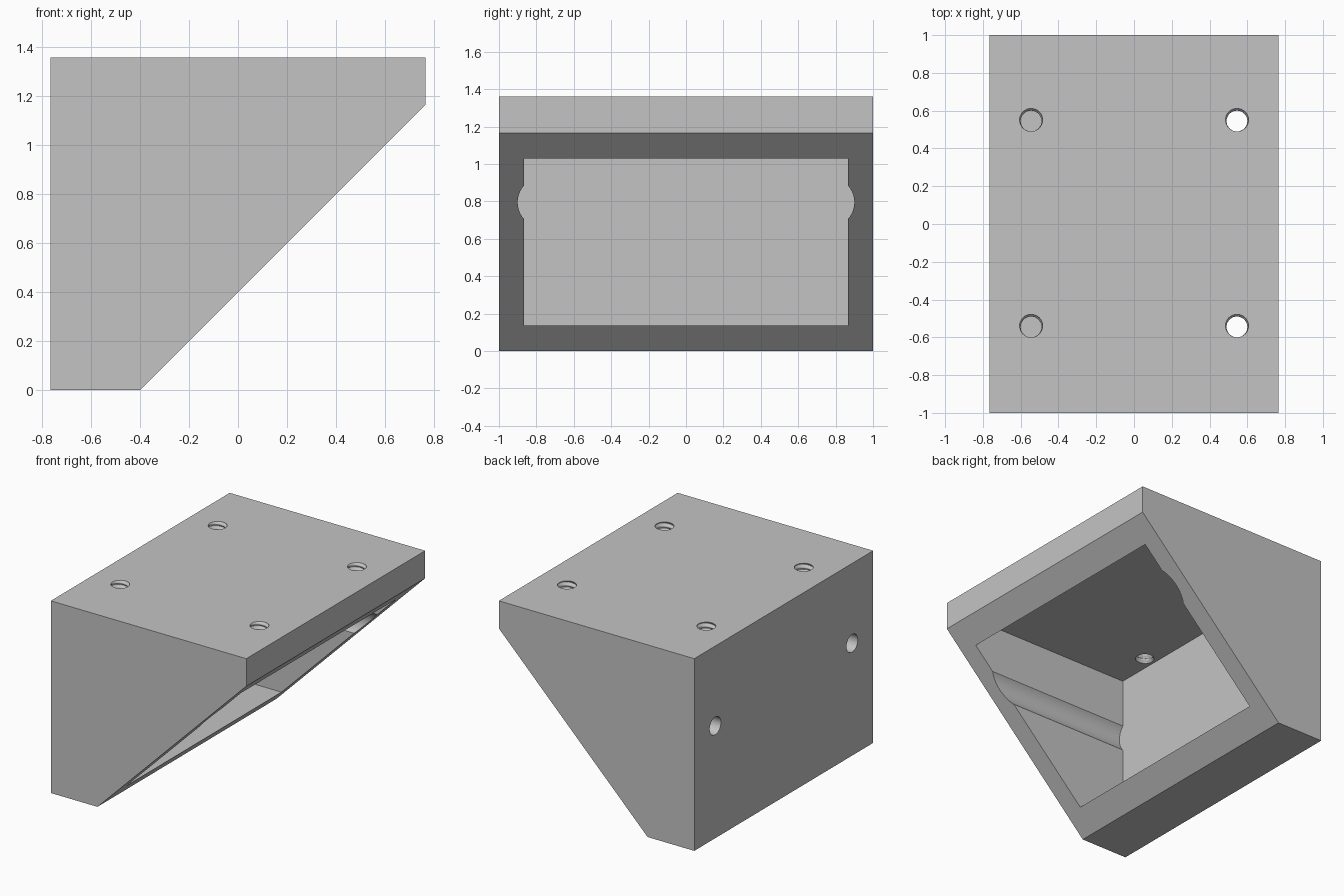
import bpy, bmesh
from math import sin, cos, pi, radians, acos

if "Cube" in bpy.data.objects:
    bpy.data.objects.remove(bpy.data.objects["Cube"])

HALF_X, HALF_Y, TOP = 0.765, 1.0, 1.36
WALL = 0.135
SEGMENTS = 32

grey = bpy.data.materials.new("plain grey")
grey.use_nodes = True
grey.diffuse_color = (0.55, 0.55, 0.55, 1)
grey.node_tree.nodes["Principled BSDF"].inputs["Base Color"].default_value = grey.diffuse_color


def loft(name, rings):
    """Closed solid skinned through rings of equal point count."""
    bm = bmesh.new()
    loops = [[bm.verts.new(p) for p in ring] for ring in rings]
    n = len(loops[0])
    for a, b in zip(loops, loops[1:]):
        for i in range(n):
            j = (i + 1) % n
            bm.faces.new((a[i], a[j], b[j], b[i]))
    bm.faces.new(loops[0])
    bm.faces.new(loops[-1])
    bmesh.ops.recalc_face_normals(bm, faces=bm.faces)
    mesh = bpy.data.meshes.new(name)
    bm.to_mesh(mesh)
    bm.free()
    mesh.materials.append(grey)
    obj = bpy.data.objects.new(name, mesh)
    bpy.context.collection.objects.link(obj)
    return obj


def circle(u, v, radius):
    steps = [2 * pi * i / SEGMENTS for i in range(SEGMENTS)]
    return [(u + radius * cos(a), v + radius * sin(a)) for a in steps]


def along_x(profile, x0, x1):
    return [[(x, y, z) for y, z in profile] for x in (x0, x1)]


# Wedge-shaped body: side outline swept across the width
foot = -0.4
outline = [(-HALF_X, 0), (foot, 0), (HALF_X, HALF_X - foot), (HALF_X, TOP), (-HALF_X, TOP)]
body = loft("bracket_body", [[(x, y, z) for x, z in outline] for y in (-HALF_Y, HALF_Y)])
cutters = []

# Pocket: rectangle with a round tool channel in each side
hole_y, hole_z, channel = 0.765, 0.795, 0.135
inner = HALF_Y - WALL
spread = acos((inner - hole_y) / channel)
half = [(inner, WALL)]
for i in range(17):
    a = spread * (i / 8 - 1)
    half.append((hole_y + channel * cos(a), hole_z + channel * sin(a)))
half.append((inner, TOP - WALL))
pocket = half + [(-y, z) for y, z in reversed(half)]
cutters.append(loft("pocket_cutter", along_x(pocket, WALL - HALF_X, HALF_X - WALL)))

# Plain holes through the upright wall
for side in (-1, 1):
    profile = circle(side * hole_y, hole_z, 0.063)
    cutters.append(loft("wall_hole_cutter", along_x(profile, -HALF_X - 0.05, 0.05 - HALF_X - WALL + 0.2)))

# Threaded holes through the top plate: an off-centre circle, twisted
pitch, steps, offset = 0.036, 12, 0.006
for sx in (-1, 1):
    for sy in (-1, 1):
        rings = []
        for k in range(-50, 4):
            z = TOP + k * pitch / steps
            a = radians(90) + 2 * pi * k / steps
            ring = circle(sx * 0.545 + offset * cos(a), sy * 0.545 + offset * sin(a), 0.061)
            rings.append([(x, y, z) for x, y in ring])
        cutters.append(loft("screw_hole_cutter", rings))

# Cut everything out of the body
bpy.ops.object.select_all(action='DESELECT')
bpy.context.view_layer.objects.active = body
body.select_set(True)
for cutter in cutters:
    cutter.hide_render = True
    mod = body.modifiers.new("cut", 'BOOLEAN')
    mod.operation = 'DIFFERENCE'
    mod.solver = 'EXACT'
    mod.object = cutter
    bpy.ops.object.modifier_apply(modifier=mod.name)
    bpy.data.objects.remove(cutter)

bpy.ops.object.shade_smooth_by_angle(angle=radians(30))
